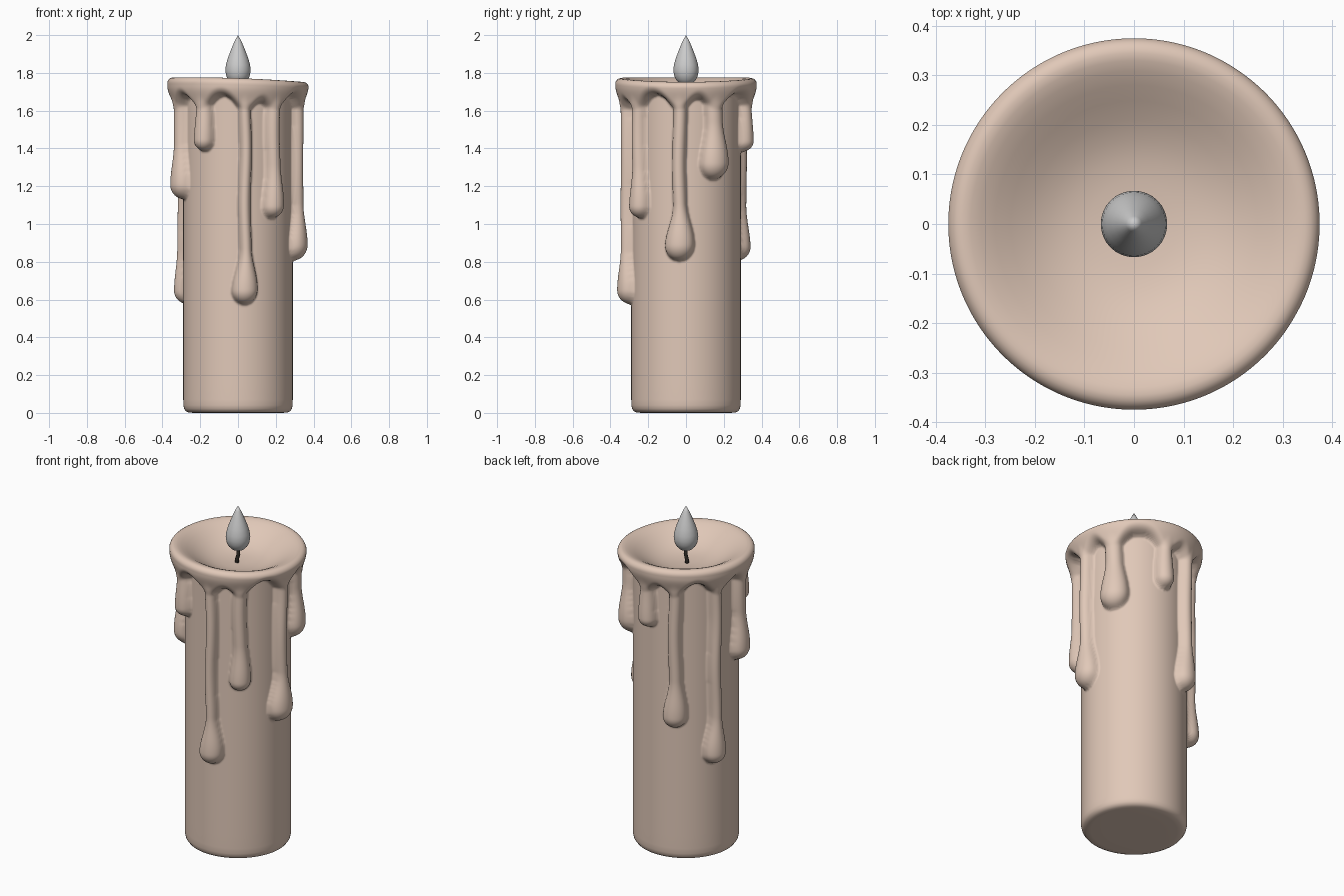
import bpy, bmesh, math

if "Cube" in bpy.data.objects:
    bpy.data.objects.remove(bpy.data.objects["Cube"])

N = 300          # segments around the candle
R = 0.29         # body radius

# drips: angle from the front (degrees, towards +x), bottom z, bulb half width, stem half width
DRIPS = [(324, 1.385, 0.060, 0.048), (7, 0.575, 0.074, 0.036), (37, 1.03, 0.064, 0.044),
         (83.5, 0.805, 0.084, 0.040), (119, 1.235, 0.086, 0.054), (173, 1.38, 0.058, 0.046),
         (204, 0.805, 0.074, 0.042), (246, 0.575, 0.070, 0.038), (284, 1.13, 0.078, 0.050)]


def material(name, col):
    m = bpy.data.materials.new(name)
    m.diffuse_color = (*col, 1)
    m.use_nodes = True
    m.node_tree.nodes["Principled BSDF"].inputs["Base Color"].default_value = m.diffuse_color
    return m


def smoothstep(t):
    t = max(0.0, min(1.0, t))
    return t * t * (3 - 2 * t)


def smooth_max(a, b, k=0.02):
    h = max(k - abs(a - b), 0) / k
    return max(a, b) + h * h * k * 0.25


def arc(phi, deg):
    d = (phi - math.radians(deg) + math.pi) % (2 * math.pi) - math.pi
    return d * 0.32


def rim_height(phi):
    return 1.769 - 0.012 * math.sin(phi) + 0.004 * math.cos(2 * phi)


# thickness of one running drip above the body surface
def drip(phi, z, i):
    deg, bottom, wb, ws = DRIPS[i]
    d = arc(phi, deg) + 0.004 * math.sin(z * 11 + i * 2)
    zb = bottom + wb
    t = smoothstep((z - zb) / 0.22)
    w = wb + (ws - wb) * t
    depth = (0.05 + 0.36 * wb) * (1 - t) + 0.058 * t
    below = max(0.0, zb - z) / wb
    return depth * math.sqrt(max(0.0, 1 - (d / w) ** 2 - below ** 2))


# wax skirt under the rim, with arches between the drips
def skirt(phi, z):
    edge = 1.69 - sum(0.10 * math.exp(-(arc(phi, s[0]) / 0.07) ** 2) for s in DRIPS)
    t = z - edge
    if t <= 0:
        return 0.0
    q = min(1.0, t / 0.05)
    return 0.058 * math.sqrt(1 - (1 - q) ** 2) + 0.026 * smoothstep((z - 1.62) / 0.11)


def wax_radius(phi, z):
    p = 0.0
    for i, s in enumerate(DRIPS):
        if abs(arc(phi, s[0])) < 0.11 and z > s[1] - 0.01:
            p = max(p, drip(phi, z, i))
    s = skirt(phi, z) if z > 1.5 else 0.0
    if p > 0 and s > 0:
        p = smooth_max(p, s)
    return R + min(max(p, s), 0.097)


# bridge a stack of rings and cap both ends with a centre point
def skin(name, rings, low, high, mat=None):
    bm = bmesh.new()
    rows = [[bm.verts.new(c) for c in ring] for ring in rings]
    n = len(rows[0])
    for a, b in zip(rows, rows[1:]):
        for i in range(n):
            j = (i + 1) % n
            bm.faces.new((a[i], a[j], b[j], b[i]))
    lo, hi = bm.verts.new(low), bm.verts.new(high)
    for i in range(n):
        j = (i + 1) % n
        bm.faces.new((lo, rows[0][j], rows[0][i]))
        bm.faces.new((hi, rows[-1][i], rows[-1][j]))
    me = bpy.data.meshes.new(name)
    bm.to_mesh(me)
    bm.free()
    for f in me.polygons:
        f.use_smooth = True
    ob = bpy.data.objects.new(name, me)
    bpy.context.collection.objects.link(ob)
    if mat:
        me.materials.append(mat)
    return ob


def polar(r, phi, z, cx=0.0):
    return (cx + r * math.sin(phi), -r * math.cos(phi), z)


PHIS = [2 * math.pi * i / N for i in range(N)]
rings = []
# rounded foot
for r, z in [(0.15, 0), (0.25, 0), (0.262, 0.001), (0.277, 0.008), (0.286, 0.02), (R, 0.04)]:
    rings.append([polar(r, a, z) for a in PHIS])
for z in (0.06, 0.15, 0.25, 0.35, 0.45, 0.52):
    rings.append([polar(R, a, z) for a in PHIS])
# side wall with drips
ROWS = 155
for k in range(1, ROWS + 1):
    t = k / ROWS
    ring = []
    for a in PHIS:
        z = 0.54 + (rim_height(a) - 0.036 - 0.54) * t
        ring.append(polar(wax_radius(a, z), a, z))
    rings.append(ring)
# rolled rim and melted bowl
for r, dz in [(0.375, -0.027), (0.372, -0.018), (0.366, -0.009), (0.357, -0.003), (0.345, 0),
              (0.33, -0.003), (0.31, -0.01), (0.28, -0.026), (0.25, -0.045), (0.21, -0.069),
              (0.17, -0.088), (0.13, -0.1), (0.09, -0.106), (0.04, -0.109)]:
    f = min(1.0, r / 0.33)
    rings.append([polar(r, a, 1.769 + (rim_height(a) - 1.769) * f + dz) for a in PHIS])
candle = skin("candle_wax", rings, (0, 0, 0), (0, 0, 1.66), material("wax", (0.75, 0.58, 0.48)))
sm = candle.modifiers.new("soften", 'SMOOTH')
sm.factor, sm.iterations = 0.5, 3

# bent wick
ROUND = [2 * math.pi * i / 12 for i in range(12)]
wick = [(0.012, 1.64, -0.006), (0.011, 1.68, -0.006), (0.01, 1.71, 0.003), (0.009, 1.76, 0.0)]
skin("wick", [[polar(r, a, z, cx) for a in ROUND] for r, z, cx in wick],
     (-0.006, 0, 1.64), (0, 0, 1.76), material("charred", (0.03, 0.025, 0.02)))

# flame teardrop
ROUND = [2 * math.pi * i / 32 for i in range(32)]
flame = [(0.018, 1.737), (0.036, 1.746), (0.053, 1.764), (0.063, 1.787), (0.067, 1.813),
         (0.064, 1.842), (0.055, 1.875), (0.043, 1.907), (0.030, 1.94), (0.016, 1.972)]
skin("flame", [[polar(r, a, z) for a in ROUND] for r, z in flame], (0, 0, 1.734), (0, 0, 2.0))
